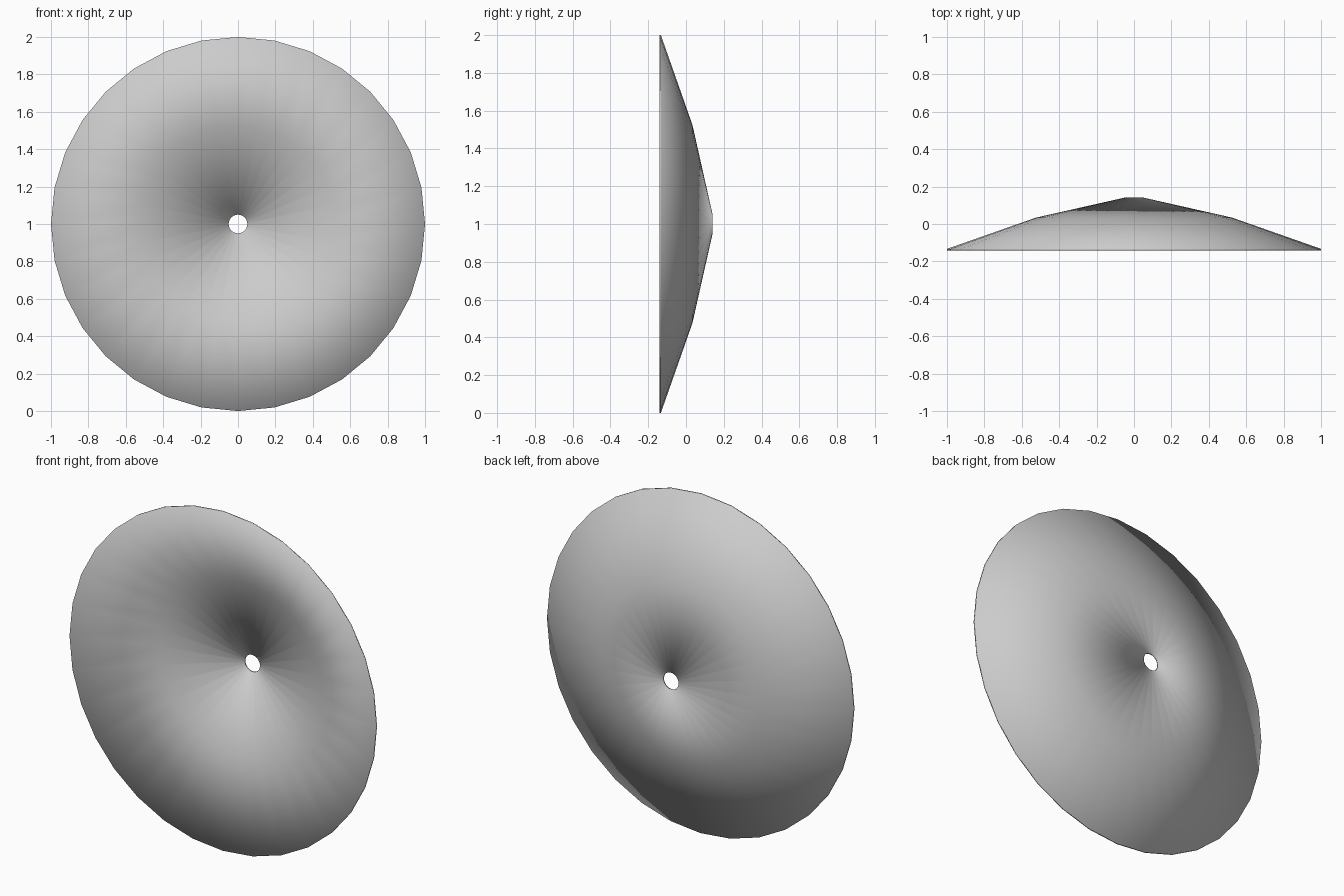
import bpy, bmesh, math

if "Cube" in bpy.data.objects:
    bpy.data.objects.remove(bpy.data.objects["Cube"])

SIDES = 32
# Closed cross-section of the thin dish: (radius, y)
PROFILE = [(0.05, 0.141), (0.525, 0.034), (1.0, -0.133),
           (1.0, -0.141), (0.525, 0.026), (0.05, 0.133)]

bm = bmesh.new()
rings = []
for r, y in PROFILE:
    rings.append([bm.verts.new((r * math.sin(2 * math.pi * i / SIDES), y,
                                1 + r * math.cos(2 * math.pi * i / SIDES)))
                  for i in range(SIDES)])

# Skin between neighbouring rings, including hole wall and rim
for k in range(len(rings)):
    a, b = rings[k], rings[(k + 1) % len(rings)]
    for i in range(SIDES):
        j = (i + 1) % SIDES
        bm.faces.new((a[i], a[j], b[j], b[i]))
bmesh.ops.recalc_face_normals(bm, faces=bm.faces)
for f in bm.faces:
    f.smooth = True

# Shallow dish with a centre hole
mesh = bpy.data.meshes.new("cymbal_dish")
bm.to_mesh(mesh)
bm.free()
dish = bpy.data.objects.new("cymbal_dish", mesh)
bpy.context.collection.objects.link(dish)
